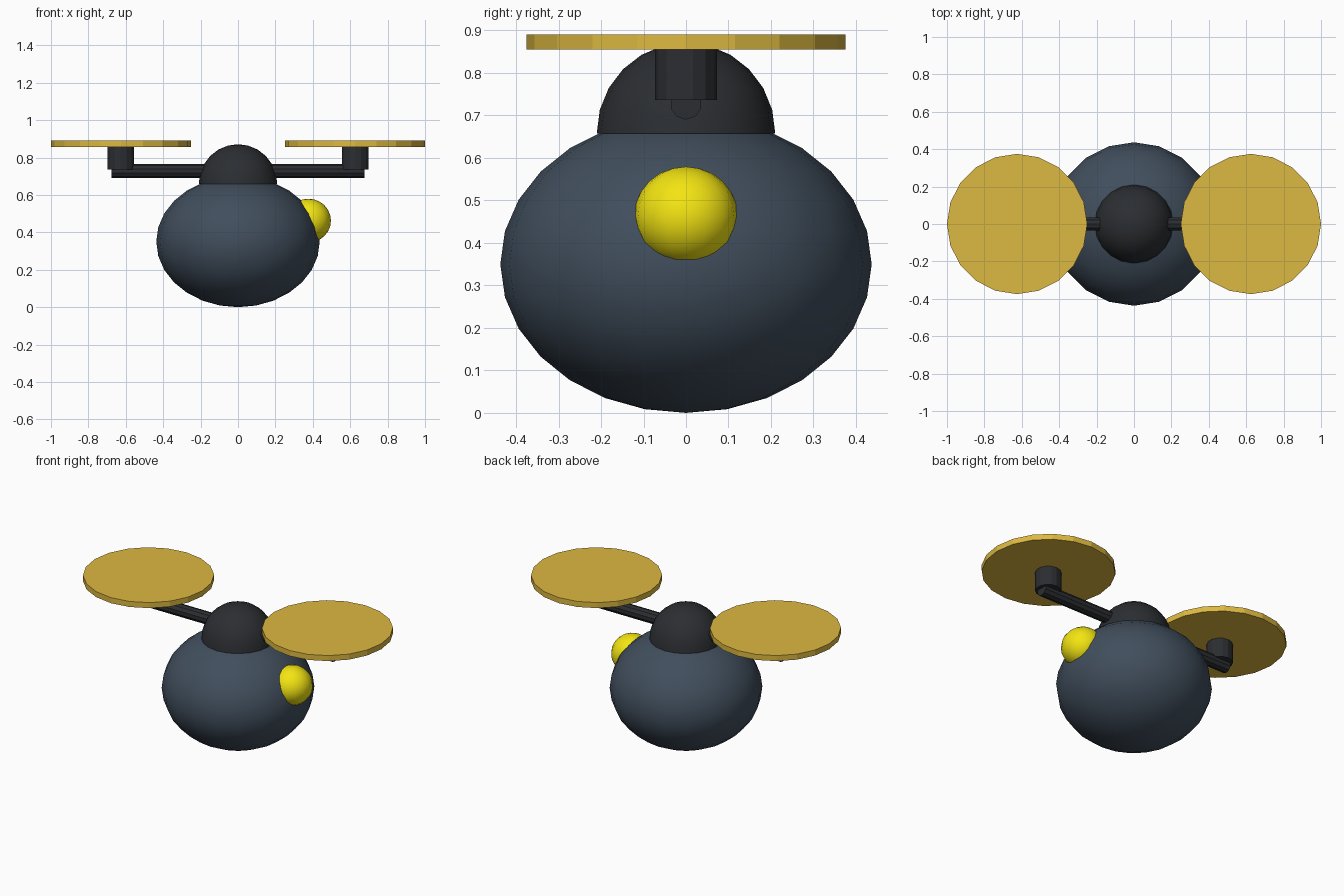
import bpy, bmesh
from math import pi
from mathutils import Matrix

if "Cube" in bpy.data.objects:
    bpy.data.objects.remove(bpy.data.objects["Cube"])


def material(name, rgb):
    m = bpy.data.materials.new(name)
    m.diffuse_color = (*rgb, 1)
    m.use_nodes = True
    m.node_tree.nodes["Principled BSDF"].inputs["Base Color"].default_value = m.diffuse_color
    return m


SLATE = material("slate", (0.052, 0.076, 0.108))
DARK = material("dark", (0.024, 0.027, 0.031))
GOLD = material("gold", (0.72, 0.48, 0.052))
YELLOW = material("yellow", (0.9, 0.78, 0.006))


def finish(bm, name, mat, smooth):
    bmesh.ops.recalc_face_normals(bm, faces=bm.faces)
    me = bpy.data.meshes.new(name)
    bm.to_mesh(me)
    bm.free()
    me.materials.append(mat)
    for p in me.polygons:
        p.use_smooth = smooth
    ob = bpy.data.objects.new(name, me)
    bpy.context.collection.objects.link(ob)
    return ob


def ball(name, loc, size, segs, rings, mat, half=False):
    bm = bmesh.new()
    bmesh.ops.create_uvsphere(bm, u_segments=segs, v_segments=rings, radius=1)
    if half:  # keep only the upper half
        low = [v for v in bm.verts if v.co.z < -0.01]
        bmesh.ops.delete(bm, geom=low, context='VERTS')
    bmesh.ops.transform(bm, verts=bm.verts,
                        matrix=Matrix.Translation(loc) @ Matrix.Diagonal((*size, 1)))
    return finish(bm, name, mat, True)


def rod(name, loc, radius, depth, segs, mat, turn=Matrix.Identity(4)):
    bm = bmesh.new()
    bmesh.ops.create_cone(bm, cap_ends=True, segments=segs, radius1=radius,
                          radius2=radius, depth=depth,
                          matrix=Matrix.Translation(loc) @ turn)
    return finish(bm, name, mat, False)


# Egg-shaped body, dome cap and side lamp
ball("body", (0, 0, 0.35), (0.437, 0.437, 0.35), 20, 14, SLATE)
ball("dome", (0, 0, 0.658), (0.21, 0.21, 0.213), 20, 12, DARK, half=True)
ball("lamp", (0.376, 0, 0.4625), (0.121, 0.122, 0.117), 16, 12, YELLOW)

# Arm through the dome, with a corner pointing along y
rod("arm", (0, 0, 0.728), 0.0377, 1.35, 10, DARK,
    Matrix.Rotation(pi / 2, 4, 'Y') @ Matrix.Rotation(pi / 2, 4, 'Z'))

# Motor and rotor disc at each end
for side, s in (("left", -1), ("right", 1)):
    rod(side + "_motor", (s * 0.627, 0, 0.796), 0.073, 0.119, 14, DARK)
    rod(side + "_rotor", (s * 0.625, 0, 0.8725), 0.375, 0.035, 20, GOLD)
